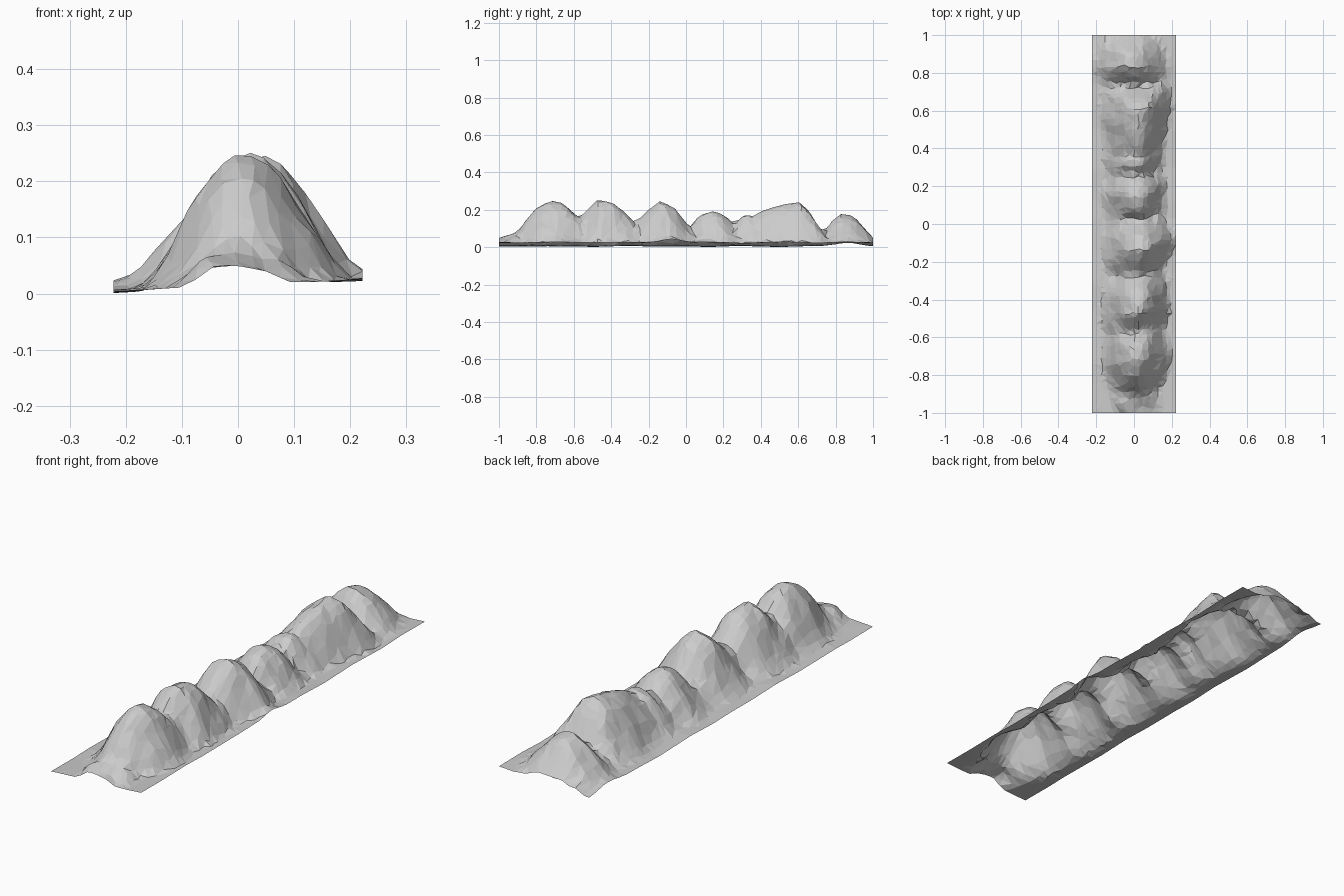
import bpy, bmesh, math, random
from mathutils import Vector, noise

if "Cube" in bpy.data.objects:
    bpy.data.objects.remove(bpy.data.objects["Cube"])

random.seed(4)

# Height of the crest along the strip (y, z)
CREST = [(-1, .05), (-.9, .08), (-.86, .14), (-.8, .21), (-.72, .252), (-.65, .235),
         (-.59, .165), (-.56, .17), (-.48, .252), (-.4, .243), (-.33, .19), (-.27, .13),
         (-.2, .2), (-.14, .248), (-.06, .212), (0, .13), (.03, .11), (.07, .17),
         (.15, .195), (.21, .17), (.26, .125), (.32, .18), (.37, .165), (.4, .19),
         (.5, .225), (.6, .243), (.65, .2), (.73, .075), (.78, .14), (.83, .182),
         (.9, .165), (1, .05)]
# Footprint of the mounds (y, left reach, crest x, right reach)
PLAN = [(-1, -.11, -.02, .12), (-.9, -.13, 0, .15), (-.75, -.17, .0, .205),
        (-.58, -.16, .01, .17), (-.47, -.185, .02, .19), (-.28, -.15, .02, .165),
        (-.14, -.175, .04, .218), (.02, -.15, .03, .155), (.14, -.185, .02, .175),
        (.25, -.15, .01, .15), (.33, -.17, .01, .16), (.39, -.165, .02, .16),
        (.55, -.185, .03, .2), (.72, -.175, .02, .185), (.84, -.21, -.02, .18),
        (1, -.2, -.02, .15)]
# Flanks from crest (0) to foot (1): gentle left side, fuller right side
LEFT = [(0, 1), (.18, .94), (.38, .77), (.6, .45), (.8, .17), (1, 0), (9, 0)]
RIGHT = [(0, 1), (.18, .96), (.38, .82), (.6, .53), (.8, .24), (.92, .08), (1, 0), (9, 0)]


def interp(table, t):
    for a, b in zip(table, table[1:]):
        if t <= b[0]:
            k = max(0, (t - a[0]) / (b[0] - a[0]))
            return [p + (q - p) * k for p, q in zip(a[1:], b[1:])]
    return list(table[-1][1:])


def bump(y, centre, size):
    return math.exp(-((y - centre) / size) ** 2)


def height(x, y):
    # gullies run slantwise down the right flank and wander a little
    fade = min(1, (1 - abs(y)) * 5)
    ys = y - fade * (.28 * max(0, x - .03) + .03 * noise.noise(Vector((x * 9, y * 4, 7))) * min(1, abs(x) * 8))
    crest = interp(CREST, ys)[0]
    left, mid, right = interp(PLAN, ys)
    if x > mid:
        f = interp(RIGHT, (x - mid) / (right - mid))[0]
    else:
        f = interp(LEFT, (mid - x) / (mid - left))[0]
    base = .015 + .05 * x + .006 * noise.noise(Vector((x * 5, y * 5, 2)))
    base += .02 * bump(y, .86, .09) * max(0, -x / .222)
    base += .02 * bump(y, -.08, .07) * max(0, x / .222)
    lump = .026 * noise.noise(Vector((x * 16, y * 12, 0))) * f * (1 - f) * 4
    return max(0, base + (crest - base) * f + lump)


# Rocky strip: an open, irregular faceted sheet
NX, NY, W = 18, 72, .222
bm = bmesh.new()
rows = []
for j in range(NY + 1):
    row = []
    for i in range(NX + 1):
        x, y = -W + 2 * W * i / NX, -1 + 2 * j / NY
        if 0 < i < NX:
            x += random.uniform(-.007, .007)
        if 0 < j < NY:
            y += random.uniform(-.008, .008)
        row.append(bm.verts.new((x, y, height(x, y))))
    rows.append(row)
for j in range(NY):
    for i in range(NX):
        bm.faces.new((rows[j][i], rows[j][i + 1], rows[j + 1][i + 1], rows[j + 1][i]))
bmesh.ops.triangulate(bm, faces=bm.faces[:], quad_method='SHORT_EDGE')
mesh = bpy.data.meshes.new("rocky_ridge")
bm.to_mesh(mesh)
bm.free()
ridge = bpy.data.objects.new("rocky_ridge", mesh)
bpy.context.collection.objects.link(ridge)

# Merge near-flat facets into larger irregular ones
dec = ridge.modifiers.new("facets", 'DECIMATE')
dec.ratio = .6
